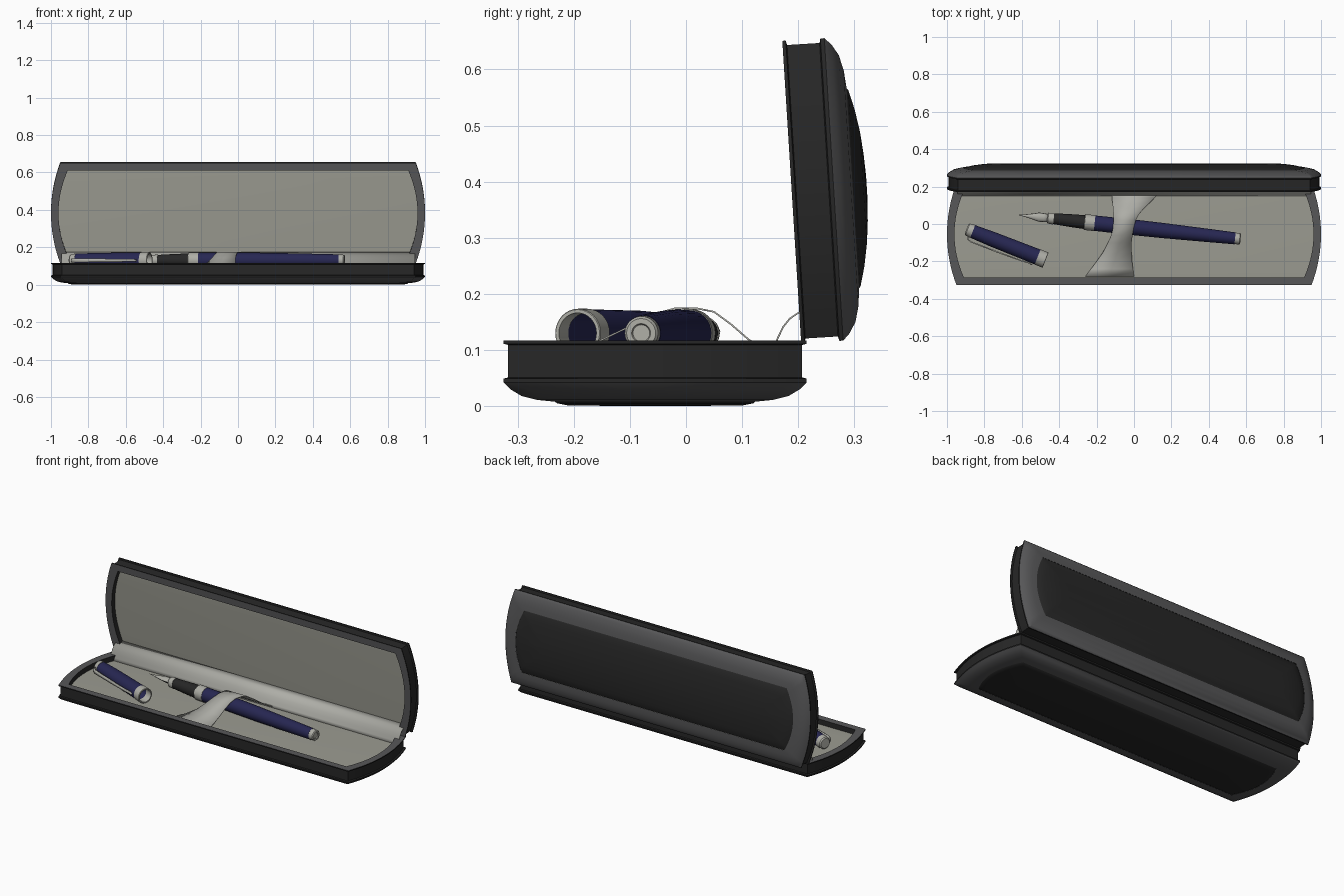
import bpy, math
from mathutils import Vector

if "Cube" in bpy.data.objects:
    bpy.data.objects.remove(bpy.data.objects["Cube"])


def mat(name, c):
    m = bpy.data.materials.new(name)
    m.diffuse_color = (*c, 1)
    m.use_nodes = True
    m.node_tree.nodes["Principled BSDF"].inputs["Base Color"].default_value = m.diffuse_color
    return m


BLACK = mat("matte black", (0.02, 0.02, 0.02))
GREY = mat("dark grey", (0.095, 0.095, 0.098))
LINING = mat("warm grey lining", (0.33, 0.33, 0.285))
RIBBON = mat("pale ribbon", (0.42, 0.42, 0.385))
SILVER = mat("silver", (0.42, 0.42, 0.38))
NAVY = mat("navy", (0.02, 0.02, 0.085))


def make(name, verts, faces, mats, idx=None, thick=0.0):
    me = bpy.data.meshes.new(name)
    me.from_pydata([tuple(v) for v in verts], [], faces)
    for m in mats:
        me.materials.append(m)
    if idx:
        me.polygons.foreach_set("material_index", idx)
    ob = bpy.data.objects.new(name, me)
    bpy.context.collection.objects.link(ob)
    bpy.ops.object.select_all(action='DESELECT')
    ob.select_set(True)
    bpy.context.view_layer.objects.active = ob
    bpy.ops.object.mode_set(mode='EDIT')
    bpy.ops.mesh.select_all(action='SELECT')
    bpy.ops.mesh.normals_make_consistent(inside=False)
    bpy.ops.object.mode_set(mode='OBJECT')
    bpy.ops.object.shade_smooth_by_angle(angle=math.radians(35))
    if thick:
        s = ob.modifiers.new("thickness", 'SOLIDIFY')
        s.thickness, s.offset = thick, 0
    return ob


# ---------- case halves: bowed rectangular rings stepped through a profile ----------
def outline(inset, n=16):
    h, xm = 0.27 - inset, 1.0 - inset
    side = [(xm - 0.05 * t * t, h * t) for t in (-1 + 2 * i / n for i in range(n + 1))]
    return side + [(-x, -v) for x, v in side]


def rings(name, profile, place, mats, bands=None, cap=False):
    verts, faces, idx = [], [], []
    for inset, w in profile:
        verts += [place(x, v, w) for x, v in outline(inset)]
    n = len(outline(0))
    for r in range(len(profile) - 1):
        for i in range(n):
            j = (i + 1) % n
            faces.append((r * n + i, r * n + j, (r + 1) * n + j, (r + 1) * n + i))
            idx.append(bands[r] if bands else 0)
    if cap:
        b = (len(profile) - 1) * n
        faces.append(tuple(range(b, b + n)))
        idx.append(0)
    return make(name, verts, faces, mats, idx)


def base_place(x, v, w):
    return Vector((x, -0.055 + v, 0.117 - w))


UP, OUT = Vector((0, -0.0624, 0.998)), Vector((0, 0.998, 0.0624))


def lid_place(x, v, w):
    return Vector((x, 0.205, 0.117)) + UP * (v + 0.265) + OUT * w


SHELL = [(.04, .032), (.04, 0), (0, 0), (0, .006), (.008, .008), (.008, .066), (0, .068),
         (0, .075), (.012, .087), (.032, .099), (.06, .106), (.09, .109)]
BANDS = [0, 1, 0, 0, 0, 0, 0, 1, 1, 1, 1]
BASE_PLATE = [(.09, .108), (.095, .112), (.115, .116), (.25, .117)]
LID_PLATE = [(.09, .108), (.095, .112), (.13, .121), (.17, .128), (.21, .132), (.25, .134)]

for part, place, plate in (("base", base_place, BASE_PLATE), ("lid", lid_place, LID_PLATE)):
    rings(part + "_shell", SHELL, place, [BLACK, GREY], BANDS)
    rings(part + "_outer_panel", plate, place, [BLACK], cap=True)
    rings(part + "_lining", [(.039, .03), (.05, .029)], place, [LINING], cap=True)


# ---------- curved sheets ----------
def sheet(name, rows, m, thick):
    k = len(rows[0])
    verts = [p for row in rows for p in row]
    faces = [(a * k + b, a * k + b + 1, (a + 1) * k + b + 1, (a + 1) * k + b)
             for a in range(len(rows) - 1) for b in range(k - 1)]
    return make(name, verts, faces, [m], thick=thick)


# hinge cover rolling from base lining up to lid lining
HINGE = [(.15, .088), (.156, .103), (.163, .12), (.173, .141), (.185, .156), (.2, .166), (.234, .175)]
sheet("hinge_lining", [[(x, y, z) for x in (-.945, .945)] for y, z in HINGE], RIBBON, 0.003)

# ribbon over the pen: y, z, left x, right x
BAND = [(-.28, .09, -.26, .0), (-.24, .094, -.23, -.005), (-.2, .102, -.2, -.01),
        (-.15, .118, -.165, -.013), (-.1, .142, -.14, -.013), (-.06, .163, -.122, -.008),
        (-.02, .174, -.112, -.002), (.02, .174, -.11, .01), (.05, .168, -.11, .025),
        (.08, .146, -.112, .05), (.11, .12, -.115, .08), (.14, .1, -.118, .11), (.17, .09, -.12, .14)]
sheet("ribbon", [[(l + (r - l) * t, y, z) for t in (0, .5, 1)] for y, z, l, r in BAND], RIBBON, 0.003)


# ---------- turned parts ----------
def lathe(name, profile, start, d, m, n=32):
    d = Vector(d).normalized()
    side = d.cross(Vector((0, 0, 1))).normalized()
    up = side.cross(d)
    verts, faces = [], []
    for t, r in profile:
        for i in range(n):
            a = 2 * math.pi * i / n
            verts.append(Vector(start) + d * t + (side * math.cos(a) + up * math.sin(a)) * max(r, 1e-4))
    for k in range(len(profile) - 1):
        for i in range(n):
            j = (i + 1) % n
            faces.append((k * n + i, k * n + j, (k + 1) * n + j, (k + 1) * n + i))
    return make(name, verts, faces, [m])


# pen, measured from the tail
TAIL, PDIR = Vector((0.57, -0.08, 0.13)), Vector((-1.182, 0.128, 0)).normalized()
PEN = [("pen_tail", SILVER, [(.004, 0), (.004, .015), (0, .017), (0, .026), (.005, .03), (.03, .031), (.03, 0)]),
       ("pen_barrel", NAVY, [(.03, 0), (.03, .032), (.2, .036), (.42, .0405), (.6, .042), (.785, .041), (.785, 0)]),
       ("pen_middle_ring", SILVER, [(.785, 0), (.785, .0425), (.838, .0425), (.84, .04), (.84, 0)]),
       ("pen_grip", BLACK, [(.84, 0), (.84, .037), (.92, .034), (1.005, .029), (1.005, 0)]),
       ("pen_front_ring", SILVER, [(1.005, 0), (1.005, .031), (1.035, .029), (1.04, .024), (1.04, 0)]),
       ("nib_feed", BLACK, [(1.03, .016), (1.09, .012), (1.14, .006), (1.16, 0)])]
for name, m, prof in PEN:
    lathe(name, prof, TAIL, PDIR, m)

# nib: tapering arched blade
pside = PDIR.cross(Vector((0, 0, 1)))
NIB = [(1.03, .02), (1.06, .023), (1.085, .024), (1.11, .017), (1.14, .01), (1.17, .004), (1.192, .001)]
sheet("nib", [[TAIL + PDIR * t + pside * (w * math.sin(a)) + Vector((0, 0, w * math.cos(a) * .7))
               for a in (-1.4 + .35 * i for i in range(9))] for t, w in NIB], SILVER, 0.002)

# cap, measured from the closed end
CTOP, CDIR = Vector((-0.895, -0.027, 0.13)), Vector((0.422, -0.166, 0)).normalized()
CAP = [("cap_finial", SILVER, [(0, 0), (0, .028), (.006, .034), (.035, .037), (.035, 0)]),
       ("cap_body", NAVY, [(.035, 0), (.035, .036), (.15, .04), (.41, .0425), (.41, .037), (.06, .032), (.06, 0)]),
       ("cap_ring", SILVER, [(.408, .037), (.408, .0435), (.452, .0435), (.454, .042), (.454, .036), (.408, .036)])]
for name, m, prof in CAP:
    lathe(name, prof, CTOP, CDIR, m)

# cap clip: flat spring bar on the front side of the cap
cs = CDIR.cross(Vector((0, 0, 1)))
CLIP = [(.022, .03, .011), (.028, .05, .011), (.05, .055, .011), (.2, .054, .009),
        (.34, .05, .007), (.375, .046, .007), (.395, .05, .005)]
sheet("cap_clip", [[CTOP + CDIR * t + cs * o + Vector((0, 0, h * s)) for s in (-1, 1)]
                   for t, o, h in CLIP], SILVER, 0.007)
